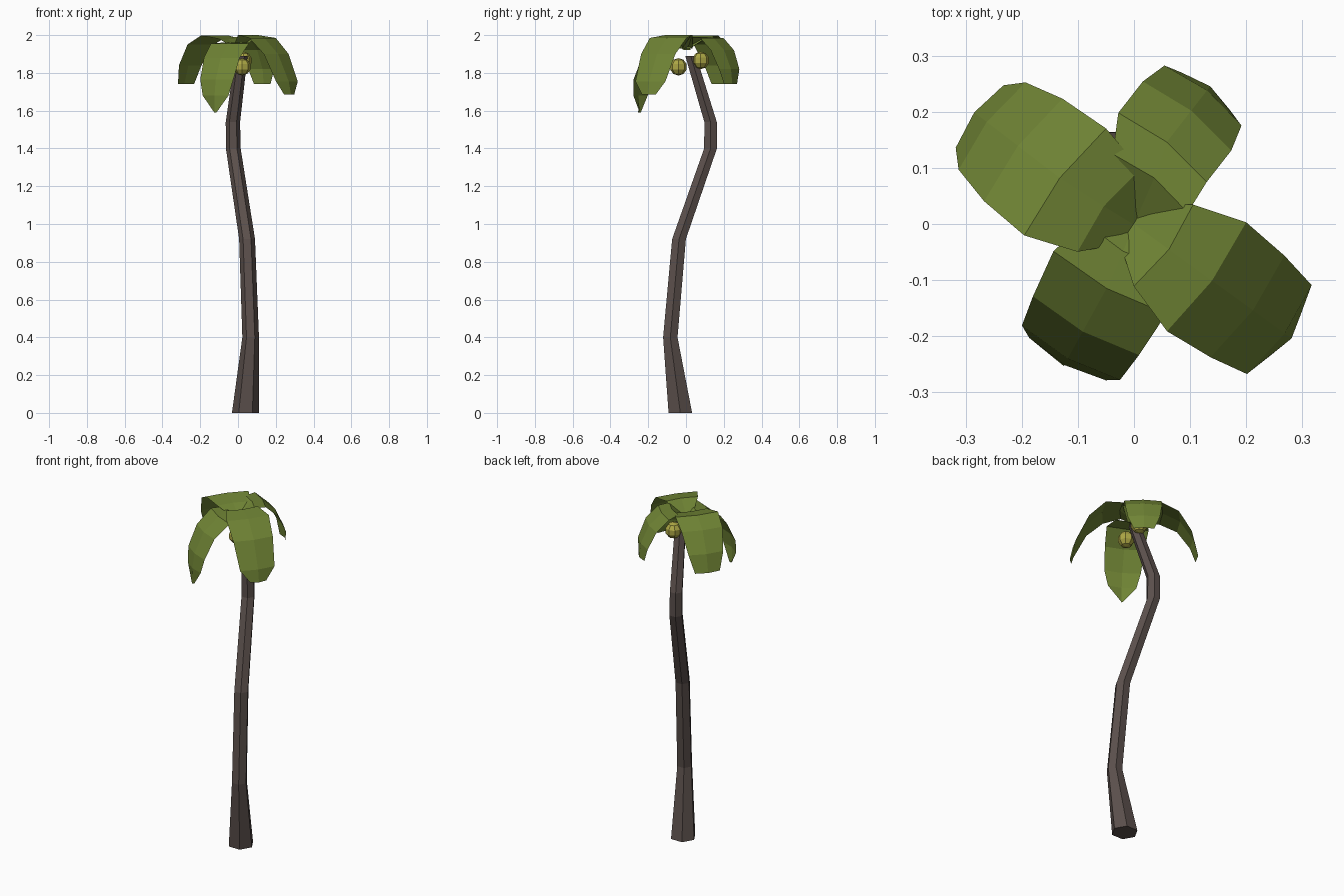
import bpy, bmesh, math
from mathutils import Vector

if "Cube" in bpy.data.objects:
    bpy.data.objects.remove(bpy.data.objects["Cube"])


def material(name, rgb):
    m = bpy.data.materials.new(name)
    m.diffuse_color = (*rgb, 1)
    m.use_nodes = True
    m.node_tree.nodes["Principled BSDF"].inputs["Base Color"].default_value = m.diffuse_color
    return m


BARK = material("bark", (0.105, 0.08, 0.072))
GREEN = material("leaf_green", (0.16, 0.23, 0.035))
YELLOW = material("nut_yellow", (0.42, 0.39, 0.06))


def finish(bm, name, mat):
    bmesh.ops.recalc_face_normals(bm, faces=bm.faces[:])
    mesh = bpy.data.meshes.new(name)
    bm.to_mesh(mesh)
    bm.free()
    mesh.materials.append(mat)
    obj = bpy.data.objects.new(name, mesh)
    bpy.context.collection.objects.link(obj)
    return obj


# Trunk: six-sided rings lofted along a bent path (x, y, z, radius)
path = [(0.04, -0.03, 0, 0.072), (0.067, -0.083, 0.4, 0.044),
        (0.048, -0.037, 0.92, 0.042), (-0.025, 0.13, 1.4, 0.039),
        (-0.027, 0.13, 1.54, 0.038), (0.018, 0.025, 1.89, 0.033)]
bm = bmesh.new()
rings = []
for x, y, z, r in path:
    rings.append([bm.verts.new((x + r * math.cos(i * math.pi / 3),
                                y + r * math.sin(i * math.pi / 3), z))
                  for i in range(6)])
for a, b in zip(rings, rings[1:]):
    for i in range(6):
        j = (i + 1) % 6
        bm.faces.new((a[i], a[j], b[j], b[i]))
bm.faces.new(rings[0])
bm.faces.new(rings[-1])
finish(bm, "trunk", BARK)


# Fronds: arched strips, rows given as (distance out, height, half width)
def frond(name, angle, shift, rows):
    a = math.radians(angle)
    out = Vector((math.cos(a), math.sin(a), 0))
    side = Vector((-math.sin(a), math.cos(a), 0))
    bm = bmesh.new()
    grid = []
    for k, (u, z, w) in enumerate(rows):
        s = shift * min(1, k / 2)
        bulge = 0.012 if 0 < k else 0
        row = []
        for t in (-1, 0, 1):
            p = out * (u + (bulge if t == 0 else 0)) + side * (s + t * w)
            p.z = z
            row.append(bm.verts.new(p))
        grid.append(row)
    for r0, r1 in zip(grid, grid[1:]):
        for i in range(2):
            bm.faces.new((r0[i], r1[i], r1[i + 1], r0[i + 1]))
    return finish(bm, name, GREEN)


frond("frond_back_left", 142.6, 0.015,
      [(-0.01, 1.93, 0.035), (0.05, 1.98, 0.093), (0.143, 1.998, 0.12),
       (0.237, 1.95, 0.115), (0.307, 1.84, 0.098), (0.335, 1.74, 0.07)])
frond("frond_back_right", 52, 0.044,
      [(0.0, 1.93, 0.035), (0.075, 1.99, 0.085), (0.139, 1.985, 0.1),
       (0.21, 1.92, 0.1), (0.256, 1.82, 0.087), (0.265, 1.74, 0.055)])
frond("frond_front_right", -36, 0.0,
      [(-0.01, 1.93, 0.035), (0.065, 2.0, 0.09), (0.16, 1.985, 0.12),
       (0.25, 1.9, 0.112), (0.32, 1.755, 0.098), (0.335, 1.685, 0.045)])
frond("frond_front_left", -119, 0.013,
      [(-0.01, 1.92, 0.035), (0.04, 1.96, 0.085), (0.112, 1.955, 0.115),
       (0.2, 1.88, 0.108), (0.255, 1.765, 0.1), (0.268, 1.68, 0.078),
       (0.27, 1.59, 0.006)])

# Nuts under the crown
for i, loc in enumerate([(0.022, -0.04, 1.832), (0.028, 0.078, 1.866)]):
    bm = bmesh.new()
    bmesh.ops.create_uvsphere(bm, u_segments=8, v_segments=5, radius=0.046)
    bmesh.ops.translate(bm, verts=bm.verts[:], vec=loc)
    finish(bm, f"nut_{i + 1}", YELLOW)
